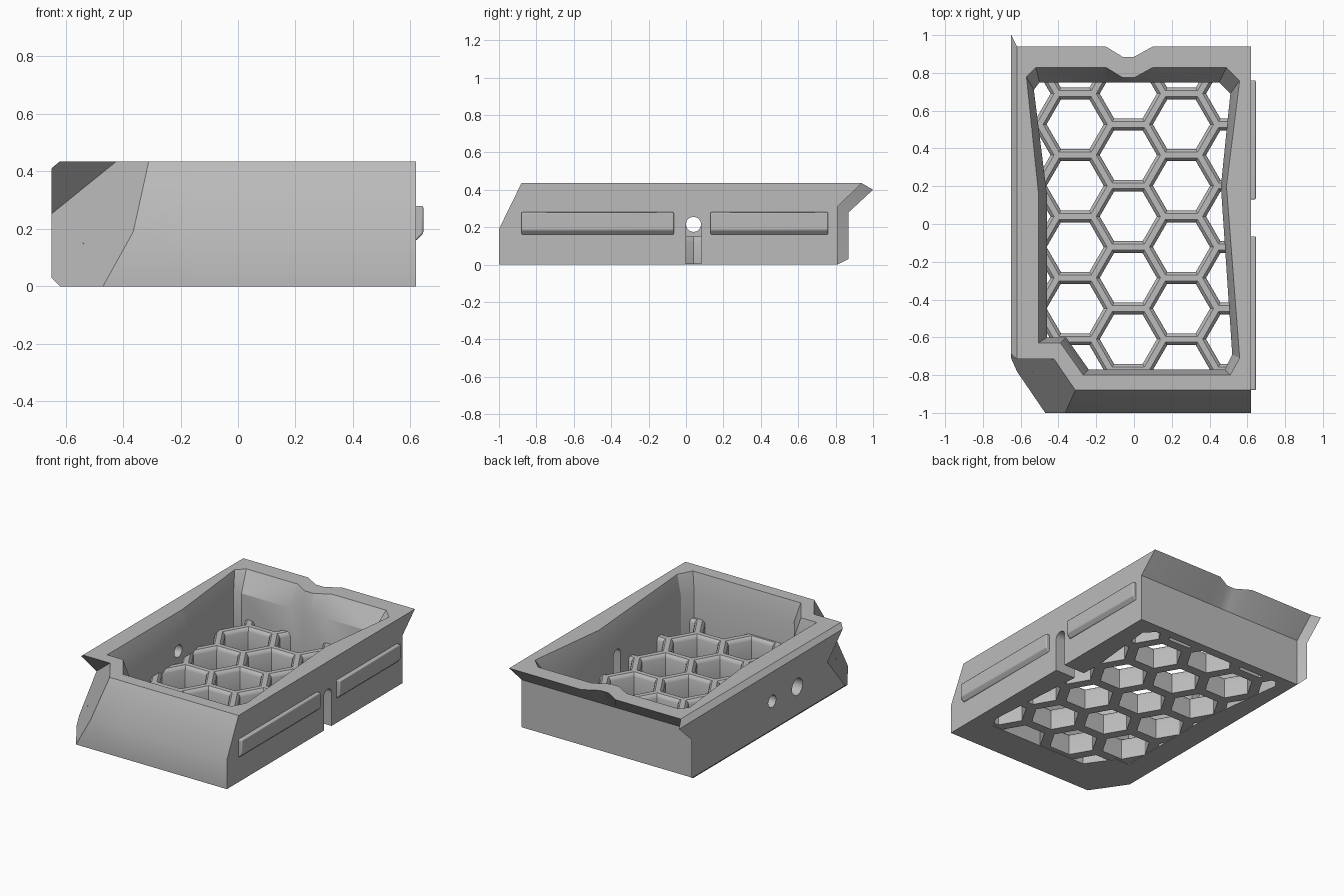
import bpy, bmesh, math
from mathutils import Vector

cube = bpy.data.objects.get("Cube")
if cube:
    bpy.data.objects.remove(cube, do_unlink=True)

GREY = (0.5, 0.5, 0.5, 1)
grey = bpy.data.materials.new("plain grey")
grey.use_nodes = True
grey.diffuse_color = GREY
grey.node_tree.nodes["Principled BSDF"].inputs["Base Color"].default_value = GREY


def add_loft(bm, rings):
    """Skin matching rings and cap both ends."""
    rows = [[bm.verts.new(p) for p in ring] for ring in rings]
    n = len(rows[0])
    for a, b in zip(rows, rows[1:]):
        for i in range(n):
            k = (i + 1) % n
            bm.faces.new((a[i], a[k], b[k], b[i]))
    bm.faces.new(rows[0][::-1])
    bm.faces.new(rows[-1])


def finish(bm, name):
    bmesh.ops.recalc_face_normals(bm, faces=bm.faces[:])
    mesh = bpy.data.meshes.new(name)
    bm.to_mesh(mesh)
    bm.free()
    obj = bpy.data.objects.new(name, mesh)
    obj.data.materials.append(grey)
    bpy.context.collection.objects.link(obj)
    return obj


def loft(name, rings):
    bm = bmesh.new()
    add_loft(bm, rings)
    return finish(bm, name)


def box(name, lo, hi):
    return loft(name, [[(lo[0], lo[1], z), (hi[0], lo[1], z), (hi[0], hi[1], z), (lo[0], hi[1], z)]
                       for z in (lo[2], hi[2])])


def rod(name, x0, x1, y, z, r, sides=32):
    """Round bar lying along x."""
    turn = [2 * math.pi * i / sides for i in range(sides)]
    return loft(name, [[(x, y + r * math.cos(t), z + r * math.sin(t)) for t in turn] for x in (x0, x1)])


def combine(obj, other, operation="DIFFERENCE"):
    """Apply a boolean and drop the helper."""
    mod = obj.modifiers.new("cut", "BOOLEAN")
    mod.operation = operation
    mod.solver = "EXACT"
    mod.object = other
    bpy.context.view_layer.objects.active = obj
    bpy.ops.object.modifier_apply(modifier=mod.name)
    bpy.data.objects.remove(other, do_unlink=True)


# Outer shell: side profile skinned along x, with back flare, dip and left flange
H = 0.435


def station(x, dip=0.0):
    return [(x, -1, 0), (x, -1, 0.19), (x, -0.88, H), (x, 0.94 - dip, H), (x, 0.81, 0.31), (x, 0.81, 0)]


flange = [(-0.65, y, z) for y, z in
          ((-1, 0.03), (-1, 0.19), (-0.88, 0.41), (1, 0.4), (0.87, 0.28), (0.87, 0.03))]
tray = loft("tray", [flange, station(-0.62), station(-0.15), station(-0.06, 0.055),
                     station(0, 0.055), station(0.1), station(0.62)])

# Slanted front left corner, stopping under the overhanging rim
corner = box("corner_cutter", (-1, -1.4, -0.1), (0.3, 0, 0.6))
bm = bmesh.new()
bm.from_mesh(corner.data)
slope = Vector((-0.22, -0.15, 0.122))
under = Vector((0, 1, 1))
for normal, level, outer in ((slope, 0.2534, False), (under, -0.28, True)):
    cut = bmesh.ops.bisect_plane(bm, geom=bm.verts[:] + bm.edges[:] + bm.faces[:],
                                 plane_co=normal * (level / normal.length_squared), plane_no=normal,
                                 clear_outer=outer, clear_inner=not outer)
    rim = [g for g in cut["geom_cut"] if isinstance(g, bmesh.types.BMEdge)]
    bmesh.ops.holes_fill(bm, edges=[e for e in rim if e.is_boundary], sides=0)
bmesh.ops.recalc_face_normals(bm, faces=bm.faces[:])
bm.to_mesh(corner.data)
bm.free()
combine(tray, corner)

# Inner opening: upright below, opening outward near the rim
low = [(-0.53, 0.71), (-0.46, 0.15), (-0.46, -0.6), (-0.36, -0.6), (-0.24, -0.77), (0.48, -0.77),
       (0.52, -0.69), (0.46, 0.2), (0.51, 0.69), (0.45, 0.75), (0.1, 0.75), (0, 0.75),
       (-0.06, 0.75), (-0.15, 0.75), (-0.5, 0.75)]
top = [(-0.57, 0.78), (-0.505, 0.15), (-0.505, -0.63), (-0.39, -0.63), (-0.27, -0.8), (0.51, -0.8),
       (0.56, -0.71), (0.49, 0.2), (0.56, 0.76), (0.49, 0.83), (0.1, 0.83), (0, 0.775),
       (-0.06, 0.775), (-0.15, 0.83), (-0.52, 0.83)]
opening = loft("opening_cutter", [[(x, y, z) for x, y in ring]
                                  for ring, z in ((low, -0.1), (low, 0.31), (top, H + 0.002))])
combine(tray, opening)

# Honeycomb floor with rounded upper edges
floor = box("honeycomb_floor", (-0.54, -0.78, 0.003), (0.55, 0.78, 0.15))
PITCH = 0.325
bm = bmesh.new()
for col in range(-2, 3):
    for row in range(-4, 4):
        cx = -0.03 + col * PITCH * math.sqrt(0.75)
        cy = 0.04 + (row + 0.5 * (col % 2)) * PITCH
        if abs(cy) > 0.95:
            continue
        rings = []
        for apothem, z in ((0.131, -0.05), (0.131, 0.125), (0.137, 0.141), (0.147, 0.15), (0.147, 0.2)):
            r = apothem / math.cos(math.pi / 6)
            rings.append([(cx + r * math.cos(i * math.pi / 3), cy + r * math.sin(i * math.pi / 3), z)
                          for i in range(6)])
        add_loft(bm, rings)
combine(floor, finish(bm, "cell_cutter"))

# Cable slot on the left side, through hole and blind hole opposite
for part in (tray, floor):
    combine(part, box("slot_cutter", (0.44, 0, -0.1), (0.7, 0.08, 0.215)))
combine(tray, rod("arch_cutter", 0.4, 0.7, 0.04, 0.215, 0.04))
combine(tray, rod("hole_cutter", -0.7, -0.4, 0.04, 0.215, 0.04))
combine(tray, rod("blind_hole_cutter", -0.7, -0.54, -0.22, 0.21, 0.055))

# Raised side rails with a slanted underside
rails = []
for name, y0, y1 in (("front_rail", -0.88, -0.065), ("back_rail", 0.13, 0.76)):
    rail = loft(name, [[(x, y, z) for x, z in ((0.6, 0.16), (0.622, 0.16), (0.645, 0.185),
                                               (0.645, 0.28), (0.6, 0.28))] for y in (y0, y1)])
    bevel = rail.modifiers.new("soft edges", "BEVEL")
    bevel.width = 0.006
    bevel.segments = 2
    rails.append(rail)

# Smooth shading with crisp corners
bpy.ops.object.select_all(action="DESELECT")
for obj in [tray, floor] + rails:
    obj.select_set(True)
bpy.context.view_layer.objects.active = tray
bpy.ops.object.shade_smooth_by_angle(angle=math.radians(30))
